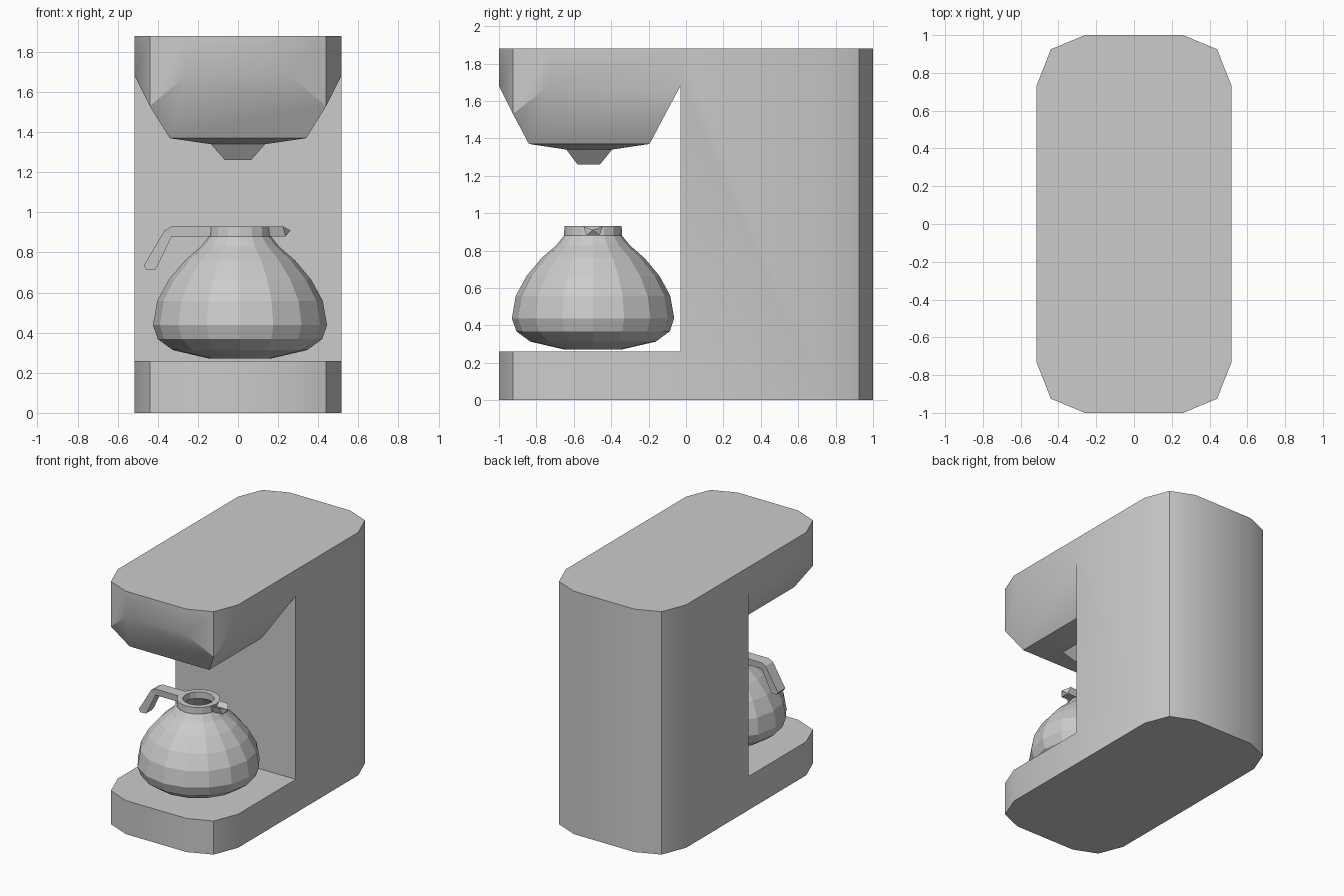
import bpy, bmesh, math

if "Cube" in bpy.data.objects:
    bpy.data.objects.remove(bpy.data.objects["Cube"])


def make_object(name, polys, smooth=False):
    """Build one object from polygons given by coordinates, welding shared corners."""
    bm = bmesh.new()
    for poly in polys:
        bm.faces.new([bm.verts.new(p) for p in poly])
    bmesh.ops.remove_doubles(bm, verts=bm.verts, dist=0.0005)
    bmesh.ops.recalc_face_normals(bm, faces=bm.faces)
    mesh = bpy.data.meshes.new(name)
    bm.to_mesh(mesh)
    bm.free()
    obj = bpy.data.objects.new(name, mesh)
    bpy.context.collection.objects.link(obj)
    if smooth:
        bpy.context.view_layer.objects.active = obj
        obj.select_set(True)
        bpy.ops.object.shade_smooth_by_angle(angle=math.radians(30))
        obj.select_set(False)
    return obj


def at(points, z):
    return [(x, y, z) for x, y in points]


def band(low, high, closed=True):
    n = len(low)
    return [[low[i], low[(i + 1) % n], high[(i + 1) % n], high[i]]
            for i in range(n if closed else n - 1)]


def rect(hx, y0, y1, z):
    return [(-hx, y0, z), (hx, y0, z), (hx, y1, z), (-hx, y1, z)]


# Machine body: C-shaped housing with a funnel-shaped head
W, GAP, TOP, BASE, HEAD = 0.515, -0.03, 1.88, 0.26, 1.68
corner = [(W, 0.735), (0.44, 0.925), (0.26, 1.0)]
back = corner + [(-x, y) for x, y in reversed(corner)]
front_right = [(x, -y) for x, y in reversed(corner)] + [(W, GAP)]
front = [(-x, y) for x, y in reversed(front_right)] + front_right

lip = [(x, y, 1.53 if abs(abs(x) - 0.44) < 0.01 else HEAD) for x, y in front]
funnel = rect(0.34, -0.84, -0.195, 1.37)
collar = rect(0.135, -0.64, -0.395, 1.34)
nozzle = rect(0.065, -0.58, -0.46, 1.26)

polys = [at(front + back, 0), at(front + back, TOP), at(front, BASE)]
polys += band(at(front, 0), at(front, BASE), False)
polys += band(lip, at(front, TOP), False)
polys += band(at(back, 0), at(back, TOP), False)
for s in (-1, 1):
    polys.append([(s * W, GAP, z) for z in (0, BASE, HEAD, TOP)]
                 + [(s * W, 0.735, TOP), (s * W, 0.735, 0)])
polys.append([(-W, GAP, BASE), (W, GAP, BASE), (W, GAP, HEAD), (-W, GAP, HEAD)])
# sloping underside of the head, then the drip nozzle
polys.append(lip[2:6] + [funnel[1], funnel[0]])
polys.append(lip[5:8] + [funnel[2], funnel[1]])
polys.append(lip[0:3] + [funnel[0], funnel[3]])
polys.append([lip[0], lip[7], funnel[2], funnel[3]])
polys += band(funnel, collar) + band(collar, nozzle) + [nozzle]
make_object("machine_body", polys, smooth=True)

# Glass jug: faceted lathe with an inner wall
CX, CY, SIDES = 0.01, -0.497, 16
profile = [(0.15, 0.27), (0.335, 0.313), (0.41, 0.368), (0.434, 0.438),
           (0.413, 0.558), (0.355, 0.665), (0.275, 0.76), (0.195, 0.83),
           (0.155, 0.88), (0.153, 0.93), (0.11, 0.93), (0.11, 0.88),
           (0.25, 0.75), (0.375, 0.56), (0.395, 0.44), (0.32, 0.345), (0.14, 0.31)]


def ring(r, z):
    angles = [2 * math.pi * i / SIDES for i in range(SIDES)]
    return [(CX + r * math.cos(a), CY + r * math.sin(a), z) for a in angles]


rings = [ring(r, z) for r, z in profile]
polys = [rings[0], rings[-1]]
for low, high in zip(rings, rings[1:]):
    polys += band(low, high)
make_object("jug", polys)

# Handle: bent strip, outer and inner edge lines swept across its width
outer = [(-0.13, 0.93), (-0.33, 0.93), (-0.365, 0.912), (-0.47, 0.735), (-0.458, 0.716)]
inner = [(-0.13, 0.88), (-0.33, 0.88), (-0.335, 0.872), (-0.40, 0.735), (-0.412, 0.716)]
sections = [[(a[0], CY - 0.045, a[1]), (a[0], CY + 0.045, a[1]),
             (b[0], CY + 0.04, b[1]), (b[0], CY - 0.04, b[1])]
            for a, b in zip(outer, inner)]
polys = [sections[0], sections[-1]]
for a, b in zip(sections, sections[1:]):
    polys += band(a, b)
make_object("jug_handle", polys)

# Spout: short lip with a V groove
cut = [(-0.052, 0.93), (0, 0.91), (0.052, 0.93), (0.035, 0.88), (-0.035, 0.88)]
root = [(0.14, CY + y, z) for y, z in cut]
tip = [(x, CY + y, z) for x, (y, z) in zip((0.225, 0.262, 0.225, 0.237, 0.237), cut)]
polys = band(root, tip)
polys += [[root[0], root[1], root[4]], [root[1], root[3], root[4]], [root[1], root[2], root[3]],
          [tip[0], tip[1], tip[4]], [tip[1], tip[3], tip[4]], [tip[1], tip[2], tip[3]]]
make_object("jug_spout", polys)
